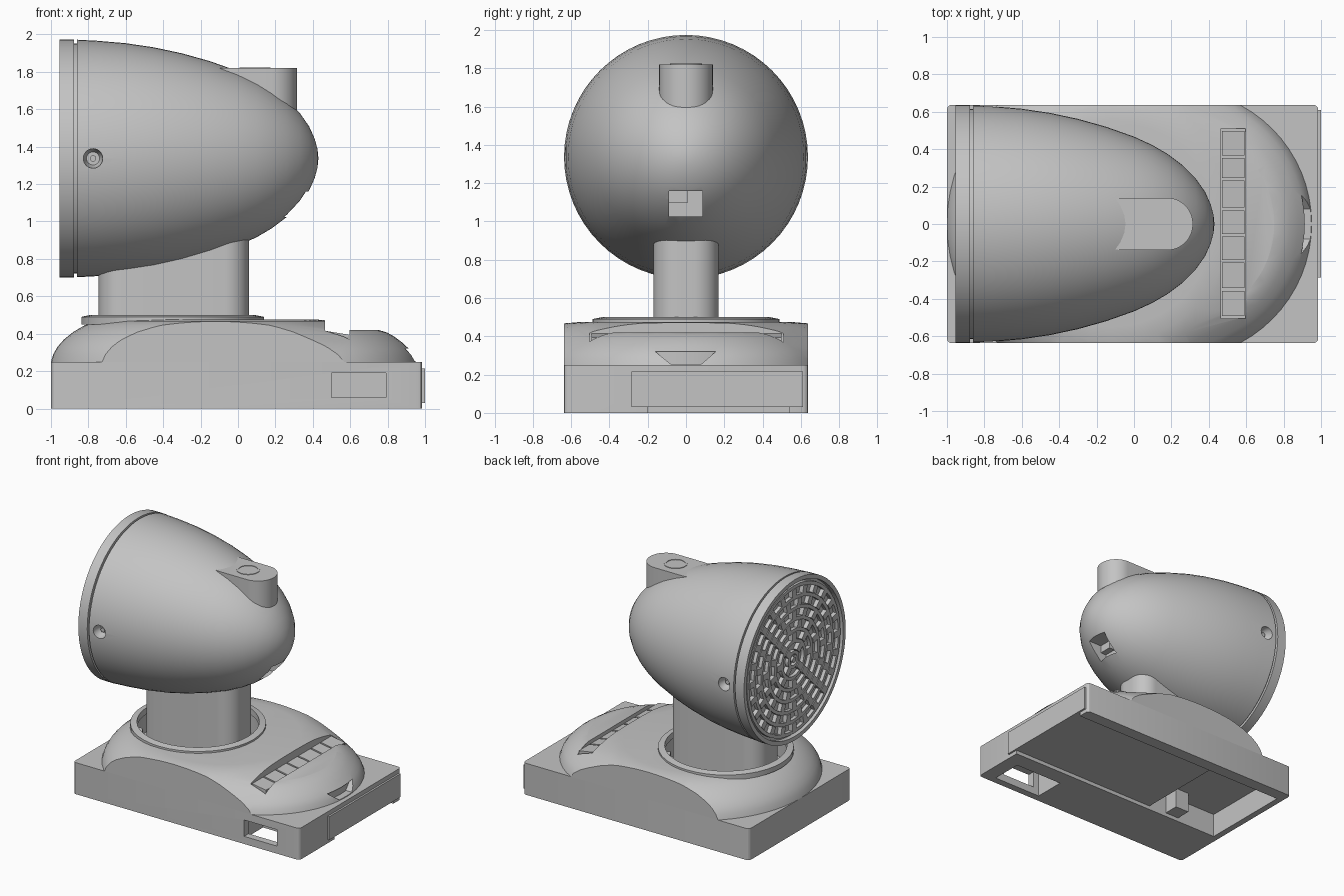
import bpy, bmesh, math
from mathutils import Matrix, Vector

if "Cube" in bpy.data.objects:
    bpy.data.objects.remove(bpy.data.objects["Cube"], do_unlink=True)

GREY = (0.55, 0.55, 0.55, 1)
mat = bpy.data.materials.new("plain grey")
mat.use_nodes = True
mat.diffuse_color = GREY
mat.node_tree.nodes["Principled BSDF"].inputs["Base Color"].default_value = GREY


# --- helpers ---
def finish(bm, name):
    bmesh.ops.remove_doubles(bm, verts=bm.verts, dist=1e-5)
    bmesh.ops.recalc_face_normals(bm, faces=bm.faces)
    mesh = bpy.data.meshes.new(name)
    bm.to_mesh(mesh)
    bm.free()
    mesh.materials.append(mat)
    obj = bpy.data.objects.new(name, mesh)
    bpy.context.collection.objects.link(obj)
    return obj


def activate(obj):
    bpy.ops.object.select_all(action='DESELECT')
    obj.select_set(True)
    bpy.context.view_layer.objects.active = obj


def smooth(obj, angle=30):
    activate(obj)
    bpy.ops.object.shade_smooth_by_angle(angle=math.radians(angle))


def boolean(obj, tool, op='DIFFERENCE'):
    tool.hide_render = True
    mod = obj.modifiers.new("cut", 'BOOLEAN')
    mod.operation, mod.object, mod.solver = op, tool, 'EXACT'
    activate(obj)
    bpy.ops.object.modifier_apply(modifier=mod.name)
    bpy.data.objects.remove(tool, do_unlink=True)


def add_box(bm, x, y, z, turn=Matrix()):
    centre = Vector([(a + b) / 2 for a, b in (x, y, z)])
    size = [b - a for a, b in (x, y, z)]
    bmesh.ops.create_cube(bm, size=1, matrix=turn @ Matrix.Translation(centre) @ Matrix.Diagonal((*size, 1)))


def box(name, x, y, z):
    bm = bmesh.new()
    add_box(bm, x, y, z)
    return finish(bm, name)


def add_lathe(bm, pts, centre, axis, seg=64, closed=False):
    """Spin (along, radius) points about the X, Y or Z axis through centre."""
    along = Vector([float(a == axis) for a in 'XYZ'])
    out = Vector((1, 0, 0)) if axis == 'Z' else Vector((0, 0, 1))
    vs = [bm.verts.new(Vector(centre) + along * a + out * r) for a, r in pts]
    pairs = list(zip(vs, vs[1:])) + ([(vs[-1], vs[0])] if closed else [])
    es = [bm.edges.new(p) for p in pairs]
    bmesh.ops.spin(bm, geom=vs + es, cent=centre, axis=along, angle=math.tau, steps=seg)


def lathe(name, *args, **kw):
    bm = bmesh.new()
    add_lathe(bm, *args, **kw)
    return finish(bm, name)


def prism(name, outline, depth):
    bm = bmesh.new()
    face = bm.faces.new([bm.verts.new(p) for p in outline])
    ext = bmesh.ops.extrude_face_region(bm, geom=[face])
    bmesh.ops.translate(bm, vec=depth, verts=[v for v in ext['geom'] if isinstance(v, bmesh.types.BMVert)])
    return finish(bm, name)


def rounded(x0, x1, y, r, z, steps=12):
    pts = []
    for k, (cx, cy) in enumerate([(x1 - r, y - r), (x0 + r, y - r), (x0 + r, r - y), (x1 - r, r - y)]):
        for i in range(steps + 1):
            a = (k + i / steps) * math.pi / 2
            pts.append((cx + r * math.cos(a), cy + r * math.sin(a), z))
    return pts


# --- base block with its shallow underside, deep end bay and side port ---
HALF = 0.637
base = prism("base_block", rounded(-1, 0.985, HALF, 0.025, 0, 3), (0, 0, 0.25))
for x, y, z in [((-0.95, 1.1), (-0.2, 0.54), (-0.1, 0.03)),
                ((-0.95, -0.32), (-0.2, 0.54), (-0.1, 0.19)),
                ((0.5, 0.79), (-0.7, -0.5), (0.06, 0.19)),
                ((0.45, 0.87), (-0.58, -0.33), (-0.1, 0.19))]:
    boolean(base, box("cutter", x, y, z))
smooth(base)
box("bay_post", (-0.6, -0.48), (-0.2, -0.08), (0.03, 0.2))
box("end_panel", (0.98, 1.0), (-0.285, 0.61), (0.03, 0.215))

# --- domed cover: hull of two round shoulders, trimmed flush with the base ---
bm = bmesh.new()
shoulders = [(-0.12, [(0.88, 0.25), (0.868, 0.29), (0.845, 0.33), (0.81, 0.37), (0.76, 0.41),
                      (0.7, 0.445), (0.63, 0.468), (0.55, 0.475)]),
             (0.23, [(0.72, 0.25), (0.707, 0.285), (0.683, 0.32), (0.648, 0.353), (0.605, 0.385),
                     (0.565, 0.407), (0.52, 0.42)])]
for cx, profile in shoulders:
    for r, z in profile:
        for i in range(64):
            a = math.tau * i / 64
            bm.verts.new((cx + r * math.cos(a), r * math.sin(a), z))
hull = bmesh.ops.convex_hull(bm, input=bm.verts)
loose = {v for v in hull['geom_interior'] + hull['geom_unused'] if isinstance(v, bmesh.types.BMVert)}
bmesh.ops.delete(bm, geom=list(loose), context='VERTS')
bmesh.ops.dissolve_limit(bm, angle_limit=0.01, verts=bm.verts, edges=bm.edges)
cover = finish(bm, "domed_cover")
boolean(cover, box("trim", (-2, 2), (-HALF, HALF), (0, 1)), 'INTERSECT')
boolean(cover, box("step_cutter", (0.465, 1.2), (-1, 1), (0.42, 0.7)))
boolean(cover, box("trough_cutter", (0.465, 0.595), (-0.505, 0.51), (0.36, 0.6)))
boolean(cover, lathe("well_cutter", [(0.3, 0), (0.3, 0.45), (0.7, 0.45), (0.7, 0)], (-0.35, 0, 0), 'Z', seg=40))
notch = prism("notch_cutter", [(0.8, -0.08, 0.255), (0.8, 0.08, 0.255), (0.8, 0.155, 0.32), (0.8, -0.16, 0.32)],
              (0.3, 0, 0))
boolean(notch, lathe("notch_back", [(0.2, 0), (0.2, 0.665), (0.4, 0.665), (0.4, 0)], (0.23, 0, 0), 'Z'))
boolean(cover, notch)
smooth(cover)

# --- row of keys in the trough ---
bm = bmesh.new()
edges = [-0.5, -0.35, -0.2, -0.06, 0.08, 0.24, 0.36, 0.505]
for a, b in zip(edges, edges[1:]):
    add_box(bm, (0.47, 0.59), (a + 0.007, b - 0.007), (0.355, 0.415))
for v in bm.verts:
    if v.co.z > 0.4 and v.co.x > 0.55:
        v.co.z -= 0.02
finish(bm, "key_row")

# --- collar, well lugs and neck ---
smooth(lathe("neck_collar", [(0.45, 0.44), (0.45, 0.488), (0.49, 0.488), (0.5, 0.44)],
             (-0.35, 0, 0), 'Z', seg=40, closed=True))
bm = bmesh.new()
for i in range(6):
    add_box(bm, (0.4, 0.455), (-0.03, 0.03), (0.3, 0.42),
            Matrix.Translation((-0.35, 0, 0)) @ Matrix.Rotation(math.tau * (i + 0.5) / 6, 4, 'Z'))
finish(bm, "well_lugs")
smooth(prism("neck", rounded(-0.745, 0.058, 0.17, 0.13, 0.29), (0, 0, 0.75)))

# --- head shell ---
C = (0, 0, 1.337)
shell = [(-0.9, 0), (-0.9, 0.615), (-0.862, 0.615), (-0.862, 0.635), (-0.75, 0.629), (-0.6, 0.616),
         (-0.45, 0.594), (-0.3, 0.562), (-0.15, 0.52), (0, 0.467), (0.1, 0.421), (0.18, 0.374),
         (0.26, 0.314), (0.33, 0.243), (0.38, 0.172), (0.41, 0.105), (0.425, 0.05), (0.43, 0)]
head = lathe("head_shell", shell, C, 'X', seg=64)
boolean(head, box("rear_socket_cutter", (0.2, 0.6), (-0.09, 0.085), (1.025, 1.16)))
for s in (-1, 1):
    boolean(head, lathe("screw_cutter", [(0.56 * s, 0), (0.56 * s, 0.035), (0.6 * s, 0.052), (0.7 * s, 0.052),
                                         (0.7 * s, 0)], (-0.775, 0, 1.337), 'Y', seg=24))
    smooth(lathe("side_screw", [(0.55 * s, 0), (0.55 * s, 0.017), (0.59 * s, 0.017), (0.59 * s, 0)],
                 (-0.775, 0, 1.337), 'Y', seg=16))
smooth(head)
box("rear_socket_tab", (0.18, 0.25), (-0.09, 0.01), (1.1, 1.16))

# --- top post with a ring on it ---
smooth(prism("top_post", rounded(-0.2, 0.315, 0.14, 0.138, 1.5), (0, 0, 0.32)))
smooth(lathe("post_ring", [(1.815, 0.07), (1.815, 0.083), (1.824, 0.083), (1.824, 0.07)],
             (0.09, 0, 0), 'Z', seg=32, closed=True))

# --- front bezel and its grille ---
smooth(lathe("head_bezel", [(-0.877, 0), (-0.877, 0.637), (-0.955, 0.637), (-0.955, 0.605), (-0.918, 0.605),
                            (-0.918, 0)], C, 'X', seg=64))
bm = bmesh.new()
STEP = 0.086
for i in range(1, 8):
    r = i * STEP - 0.03
    add_lathe(bm, [(-0.91, r - 0.013), (-0.945, r - 0.013), (-0.945, r + 0.013), (-0.91, r + 0.013)],
              C, 'X', seg=48, closed=True)
    count = 4 * i
    for k in range(count if i < 7 else 0):
        turn = Matrix.Translation(C) @ Matrix.Rotation(math.tau * (k + 0.5 * (i % 2)) / count, 4, 'X')
        add_box(bm, (-0.95, -0.91), (-0.025, 0.025), (r + 0.015, r + STEP - 0.015), turn)
add_lathe(bm, [(-0.91, 0.022), (-0.95, 0.022), (-0.95, 0)], C, 'X', seg=16)
smooth(finish(bm, "front_grille"))
